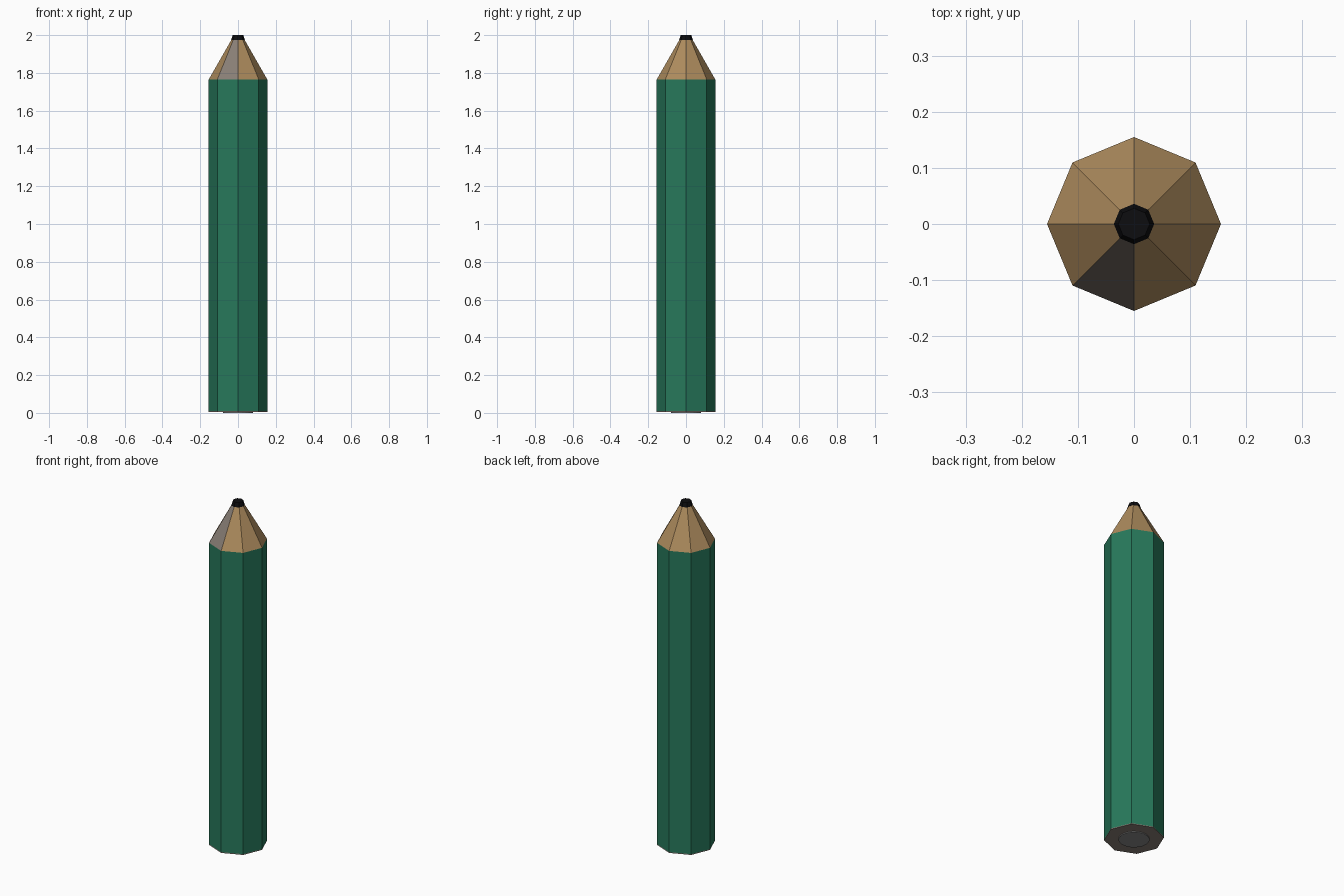
import bpy, bmesh, math

if "Cube" in bpy.data.objects:
    bpy.data.objects.remove(bpy.data.objects["Cube"])


def material(name, rgb):
    m = bpy.data.materials.new(name)
    m.diffuse_color = (*rgb, 1)
    m.use_nodes = True
    m.node_tree.nodes["Principled BSDF"].inputs["Base Color"].default_value = m.diffuse_color
    return m


GREEN = material("green_paint", (0.02, 0.19, 0.105))
WOOD = material("wood", (0.42, 0.26, 0.11))
PALE = material("grey_wood", (0.25, 0.21, 0.18))
BLACK = material("black_lead", (0.004, 0.004, 0.005))
GREY = material("grey_core", (0.25, 0.25, 0.25))


def prism(name, profile, mats, sides=8):
    """Flat-faced closed part from (radius, z) rings, listed bottom to top."""
    bm = bmesh.new()
    rings = [[bm.verts.new((r * math.cos(math.tau * i / sides),
                            r * math.sin(math.tau * i / sides), z))
              for i in range(sides)] for r, z in profile]
    for low, high in zip(rings, rings[1:]):
        for i in range(sides):
            j = (i + 1) % sides
            bm.faces.new((low[i], low[j], high[j], high[i]))
    bm.faces.new(rings[0][::-1])
    bm.faces.new(rings[-1])
    mesh = bpy.data.meshes.new(name)
    bm.to_mesh(mesh)
    bm.free()
    for m in mats:
        mesh.materials.append(m)
    obj = bpy.data.objects.new(name, mesh)
    bpy.context.collection.objects.link(obj)
    return obj


R = 0.155
# Painted eight-sided shaft
prism("shaft", [(R, 0.01), (R, 1.765)], [GREEN])
# Sharpened wood, with one greyish facet at the front left
cone = prism("sharpened_wood", [(R, 1.765), (0.034, 1.977)], [WOOD, PALE])
cone.data.polygons[5].material_index = 1
# Blunt lead tip
prism("lead_tip", [(0.036, 1.975), (0.028, 2.0)], [BLACK])
# Bare wood end and round core underneath
prism("end_wood", [(R, 0.005), (R, 0.01)], [PALE])
prism("end_core", [(0.08, 0.0), (0.08, 0.005)], [GREY], sides=24)
